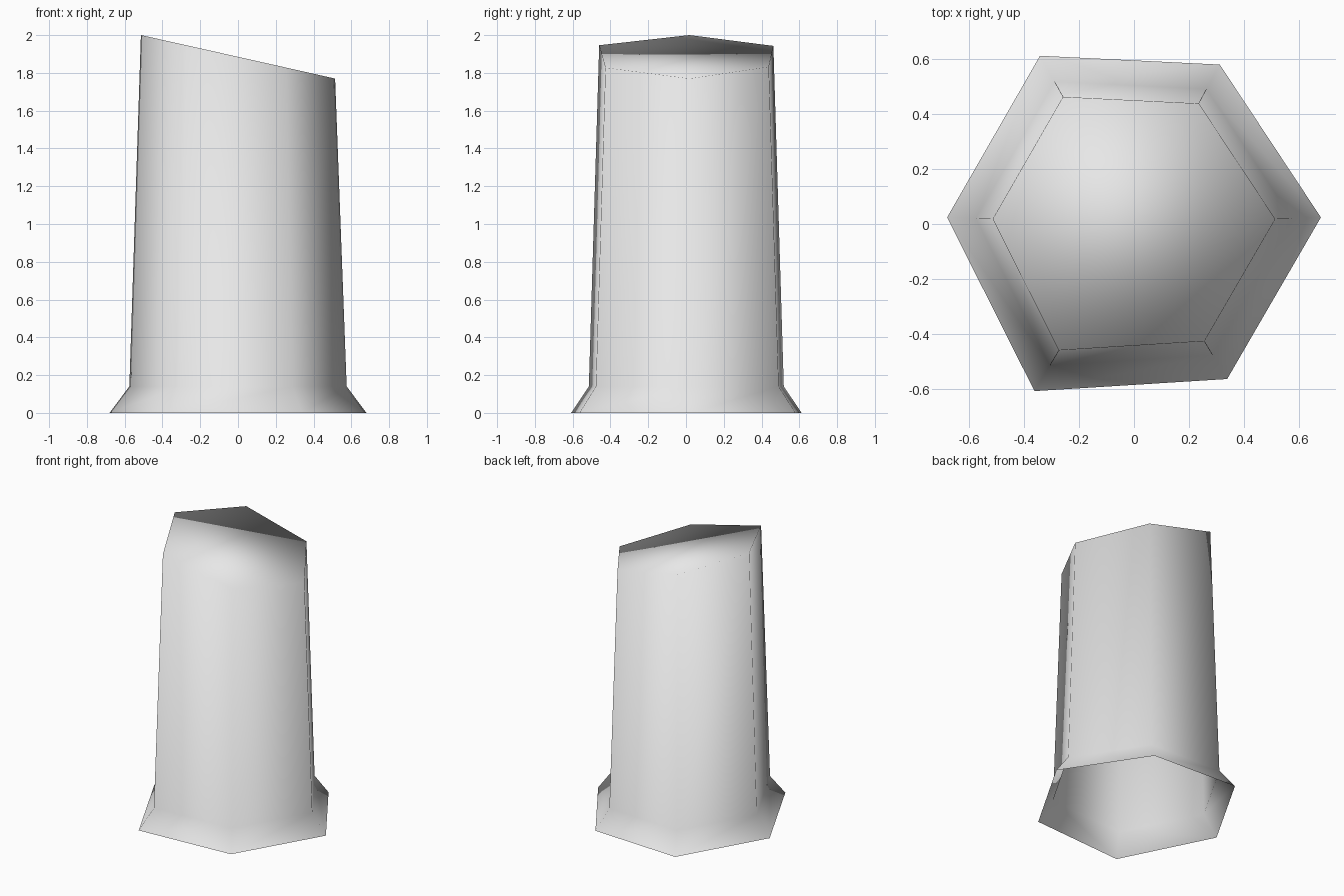
import bpy, bmesh

cube = bpy.data.objects.get("Cube")
if cube:
    bpy.data.objects.remove(cube, do_unlink=True)

# One plain grey material
grey = bpy.data.materials.new("light_grey")
grey.use_nodes = True
grey.diffuse_color = (0.8, 0.8, 0.8, 1)
grey.node_tree.nodes["Principled BSDF"].inputs["Base Color"].default_value = (0.8, 0.8, 0.8, 1)

# Slightly irregular six-sided outline of the foot, counter-clockwise
OUTLINE = [(0.68, 0.024), (0.312, 0.58), (-0.342, 0.612),
           (-0.68, 0.024), (-0.362, -0.608), (0.339, -0.564)]


def slanted(x):
    """Height of the sloping top at x."""
    return 1.885 - 0.224 * x


# Rings: flared foot, waist, slanted top
bm = bmesh.new()
rings = []
for scale, height in ((1, lambda x: 0), (0.846, lambda x: 0.14), (0.756, slanted)):
    rings.append([bm.verts.new((x * scale, y * scale, height(x * scale)))
                  for x, y in OUTLINE])

# Side walls, with the bottom left open
for low, high in zip(rings, rings[1:]):
    for i in range(len(low)):
        j = (i + 1) % len(low)
        bm.faces.new((low[i], low[j], high[j], high[i]))

# Slanted cap
bm.faces.new(rings[-1])

# Soft shading across every edge
for face in bm.faces:
    face.smooth = True

mesh = bpy.data.meshes.new("hexagonal_column")
bm.to_mesh(mesh)
bm.free()
mesh.materials.append(grey)
column = bpy.data.objects.new("hexagonal_column", mesh)
bpy.context.collection.objects.link(column)
